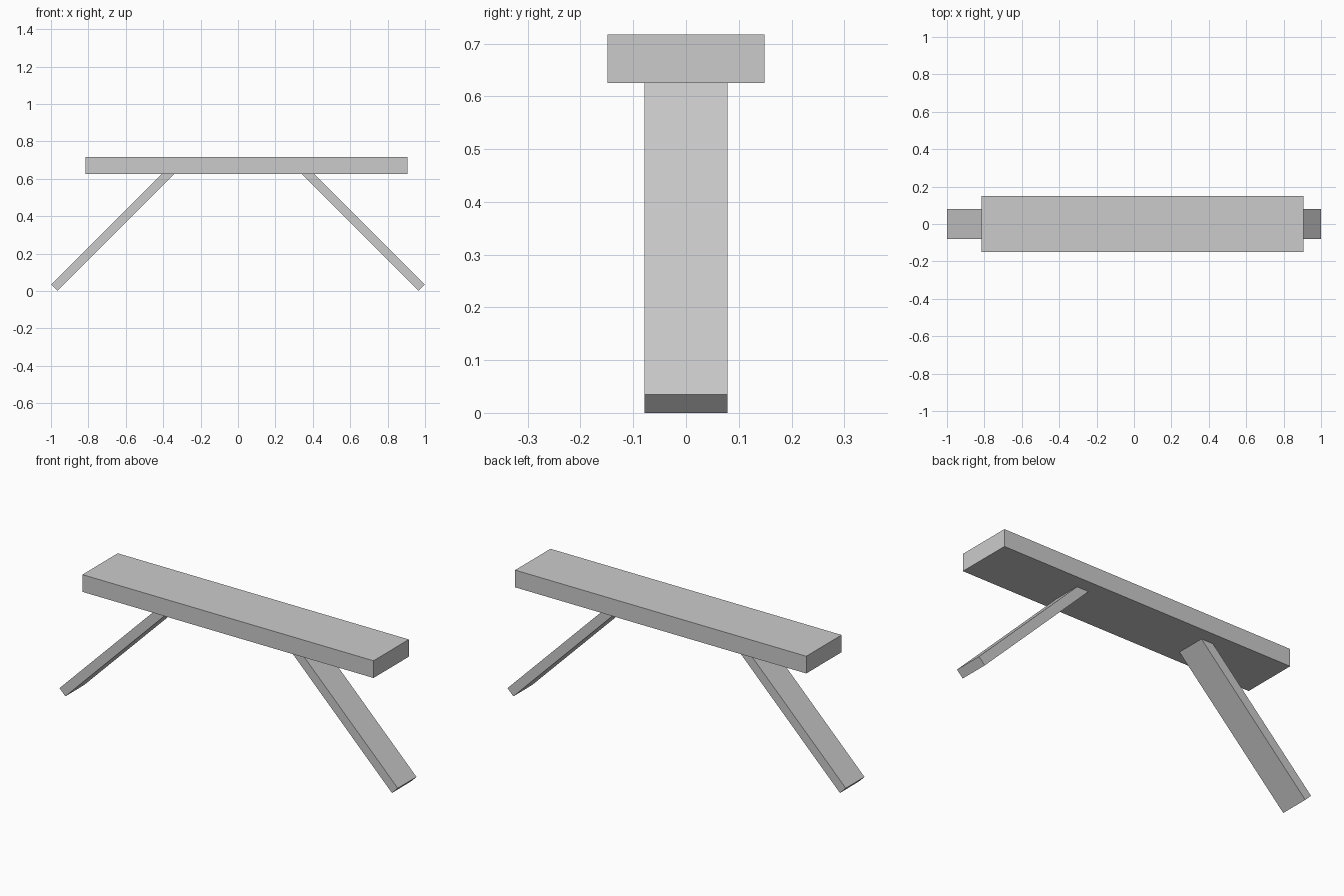
import bpy
import bmesh
from math import radians, sin, cos
from mathutils import Matrix, Vector

default = bpy.data.objects.get("Cube")
if default:
    bpy.data.objects.remove(default, do_unlink=True)

# Single plain grey
GREY = (0.6, 0.6, 0.6, 1.0)
grey = bpy.data.materials.new("plain grey")
grey.use_nodes = True
grey.diffuse_color = GREY
grey.node_tree.nodes["Principled BSDF"].inputs["Base Color"].default_value = GREY


def box(name, size, matrix):
    """Box of the given size, placed by a matrix."""
    mesh = bpy.data.meshes.new(name)
    bm = bmesh.new()
    bmesh.ops.create_cube(bm, size=1, matrix=matrix @ Matrix.Diagonal((*size, 1)))
    bm.to_mesh(mesh)
    bm.free()
    mesh.materials.append(grey)
    obj = bpy.data.objects.new(name, mesh)
    bpy.context.collection.objects.link(obj)
    return obj


# Seat plank, set slightly towards the left
box("seat", (1.72, 0.298, 0.092), Matrix.Translation((0.045, 0, 0.671)))

# Splayed legs, their top ends sunk into the seat
LENGTH, THICK, TILT = 0.89, 0.049, radians(45)
foot = Vector((0.982, 0, 0.0175))
centre = foot + Vector((-sin(TILT), 0, cos(TILT))) * LENGTH / 2
for name, side in (("left_leg", 1), ("right_leg", -1)):
    place = Matrix.Translation((side * centre.x, 0, centre.z))
    box(name, (THICK, 0.158, LENGTH), place @ Matrix.Rotation(-side * TILT, 4, "Y"))
